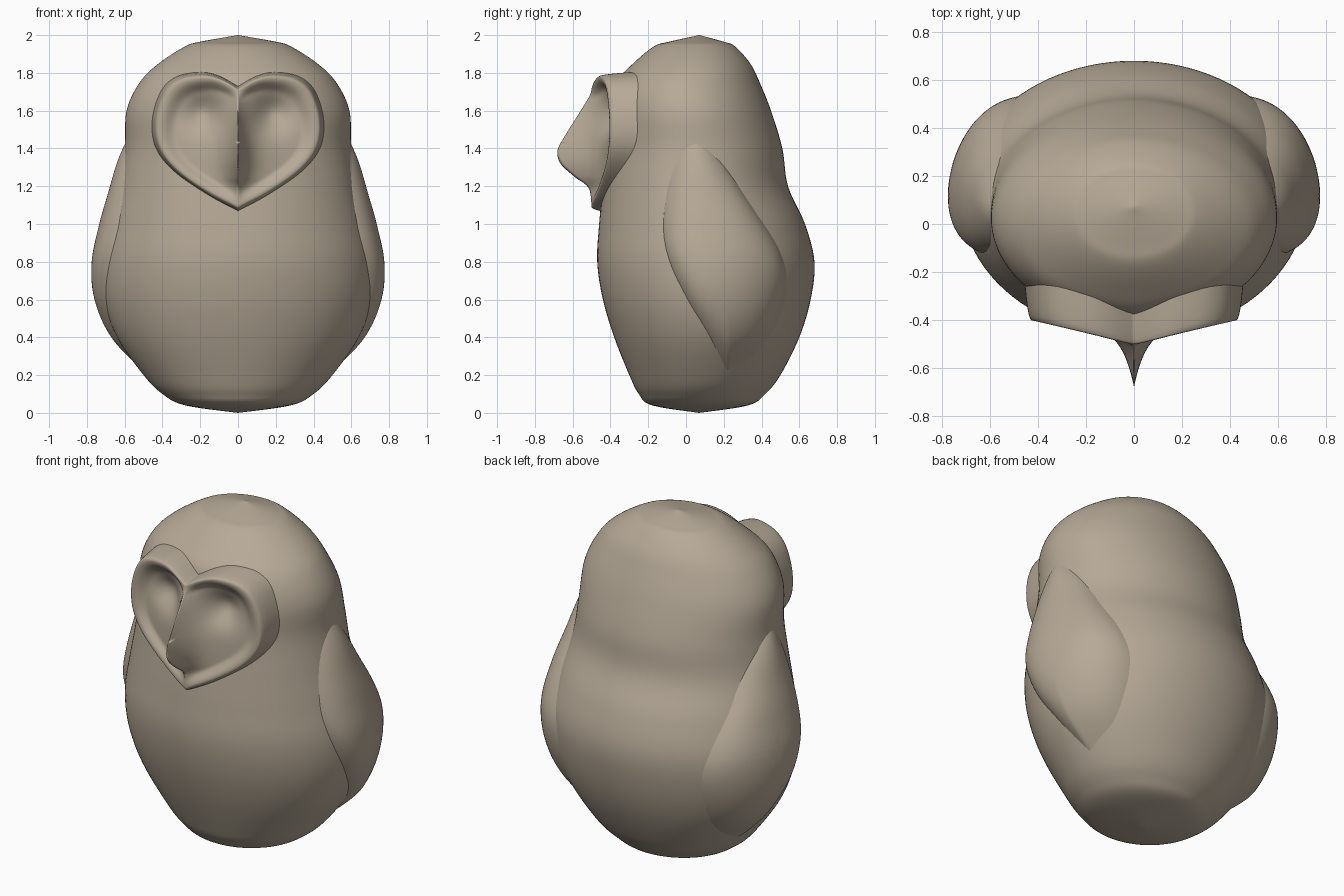
import bpy
import bmesh
from math import sin, cos, pi, sqrt, exp
from mathutils import Vector

default_cube = bpy.data.objects.get("Cube")
if default_cube:
    bpy.data.objects.remove(default_cube, do_unlink=True)

# One clay colour for everything
clay = bpy.data.materials.new("warm_clay")
clay.use_nodes = True
clay_colour = (0.47, 0.40, 0.31, 1)
clay.diffuse_color = clay_colour
shader = clay.node_tree.nodes["Principled BSDF"]
shader.inputs["Base Color"].default_value = clay_colour
shader.inputs["Roughness"].default_value = 0.8


def spline(points, steps):
    """Smooth open curve through the points."""
    pts = [Vector(p) for p in points]
    pts = [pts[0]] + pts + [pts[-1]]
    curve = []
    for a, b, c, d in zip(pts, pts[1:], pts[2:], pts[3:]):
        for i in range(steps):
            t = i / steps
            curve.append(b + (c - a) * (t / 2)
                         + (a * 2 - b * 5 + c * 4 - d) * (t * t / 2)
                         + (b * 3 - a - c * 3 + d) * (t ** 3 / 2))
    return curve + [pts[-1]]


def lookup(curve, key):
    """Interpolate a curve whose first component is the key."""
    for a, b in zip(curve, curve[1:]):
        if a[0] <= key <= b[0]:
            return a.lerp(b, (key - a[0]) / max(b[0] - a[0], 1e-6))
    return curve[0] if key < curve[0][0] else curve[-1]


def smoothstep(t):
    t = min(max(t, 0), 1)
    return t * t * (3 - 2 * t)


def make_shell(name, centre, rings, outward=None):
    """Skin closed rings, starting from a single centre point."""
    bm = bmesh.new()
    pole = bm.verts.new(centre)
    rows = [[bm.verts.new(p) for p in ring] for ring in rings]
    n = len(rows[0])
    for i in range(n):
        j = (i + 1) % n
        bm.faces.new((pole, rows[0][i], rows[0][j]))
        for low, high in zip(rows, rows[1:]):
            bm.faces.new((low[i], high[i], high[j], low[j]))
    if outward is None:
        bm.faces.new(rows[-1])
        bmesh.ops.recalc_face_normals(bm, faces=bm.faces[:])
    else:
        bm.normal_update()
        facing = sum(f.normal.dot(outward) * f.calc_area() for f in bm.faces)
        if facing < 0:
            bmesh.ops.reverse_faces(bm, faces=bm.faces[:])
    mesh = bpy.data.meshes.new(name)
    bm.to_mesh(mesh)
    bm.free()
    mesh.materials.append(clay)
    mesh.polygons.foreach_set("use_smooth", [True] * len(mesh.polygons))
    obj = bpy.data.objects.new(name, mesh)
    bpy.context.collection.objects.link(obj)
    return obj


# Body sections: height, half width, front y, back y
body_rows = spline([
    (0, 0, .07, .07), (.04, .28, -.18, .33), (.1, .4, -.25, .42),
    (.2, .5, -.3, .5), (.4, .64, -.38, .6), (.6, .71, -.44, .66),
    (.8, .72, -.47, .68), (1, .68, -.46, .63), (1.2, .63, -.44, .54),
    (1.4, .6, -.42, .51), (1.6, .59, -.41, .45), (1.75, .52, -.37, .39),
    (1.85, .42, -.28, .34), (1.94, .28, -.17, .26),
    (1.965, .2, -.09, .2), (2, 0, .07, .07)], 6)


def section(z):
    _, width, front, back = lookup(body_rows, z)
    return width, (front + back) / 2, (back - front) / 2


def front_y(x, z):
    width, mid, depth = section(z)
    return mid - depth * sqrt(max(1 - (x / width) ** 2, 0))


# Body and head, hollowed a little where the eye sockets sit
def body_ring(z, n=96):
    width, mid, depth = section(z)
    ring = []
    for i in range(n):
        a = 2 * pi * i / n
        x, y = width * cos(a), mid + depth * sin(a)
        if y < 0:
            y += .12 * exp(-((abs(x) - .17) / .13) ** 2 - ((z - 1.58) / .11) ** 2)
        ring.append((x, y, z))
    return ring


heights = [row[0] for row in body_rows[1:-1]]
top_ring = [(.004 * cos(2 * pi * i / 96), .07 + .004 * sin(2 * pi * i / 96), 2)
            for i in range(96)]
make_shell("body", (0, .07, 0), [body_ring(z) for z in heights] + [top_ring])

# Wings: leaf outlines wrapped over the flanks
leaf = spline([(.22, .18), (.12, .39), (0, .59), (-.1, .8), (-.135, 1),
               (-.1, 1.25), (-.03, 1.4), (.06, 1.45), (.2, 1.33),
               (.36, 1.1), (.5, .88), (.55, .7), (.51, .5), (.4, .31),
               (.22, .18)], 6)[:-1]
leaf_middle = Vector((.2, .82))


def wing_point(y, z, t, side):
    width, mid, depth = section(z)
    s = (y - mid) / depth
    x = width * sqrt(max(1 - s * s, .01))
    normal = Vector((x / width ** 2, s / depth)).normalized()
    lift = -.015 + .07 * (1 - t ** 5) * smoothstep(z / .5 + .2)
    return (side * (x + normal.x * lift), y + normal.y * lift, z)


for side, label in ((1, "left"), (-1, "right")):
    rings = []
    for k in range(1, 25):
        t = (k / 24) ** .7
        flat = [leaf_middle.lerp(p, t) for p in leaf]
        rings.append([wing_point(p.x, p.y, t, side) for p in flat])
    make_shell(label + "_wing", wing_point(*leaf_middle, 0, side), rings,
               Vector((side, 0, 0)))

# Heart-shaped face with raised rim, eye sockets and ridged beak
half_heart = spline([(0, 1.09), (.15, 1.17), (.32, 1.29), (.41, 1.41),
                     (.425, 1.55), (.38, 1.69), (.3, 1.76), (.18, 1.78),
                     (.09, 1.76), (0, 1.71)], 7)
heart = half_heart + [Vector((-p.x, p.y)) for p in half_heart[-2:0:-1]]
heart_middle = Vector((0, 1.43))
beak_ridge = spline([(1.09, -.5), (1.19, -.515), (1.25, -.59), (1.32, -.665),
                     (1.39, -.68), (1.46, -.645), (1.58, -.57),
                     (1.68, -.51), (1.72, -.5)], 6)


def rim_y(x):
    return -.5 + .23 * abs(x)


def face_point(x, z, t):
    dish = .035 * smoothstep((.97 - t) / .2)
    socket = .07 * exp(-((abs(x) - .18) / .1) ** 2 - ((z - 1.59) / .1) ** 2)
    y = rim_y(x) + dish + socket * smoothstep((1 - t) / .2)
    beak = exp(-abs(x) / .045)
    return (x, y + (lookup(beak_ridge, z)[1] - y) * beak, z)


def skirt_point(edge, s):
    p = heart_middle.lerp(edge, 1 + .07 * s)
    y = rim_y(edge.x)
    sunk = front_y(p.x, p.y) + .015
    return (p.x, y + (sunk - y) * s * s, p.y)


face_rings = []
for k in range(1, 33):
    t = k / 32
    flat = [heart_middle.lerp(p, t) for p in heart]
    face_rings.append([face_point(p.x, p.y, t) for p in flat])
for k in range(1, 6):
    face_rings.append([skirt_point(p, k / 5) for p in heart])
make_shell("face_disc", face_point(*heart_middle, 0), face_rings,
           Vector((0, -1, 0)))
